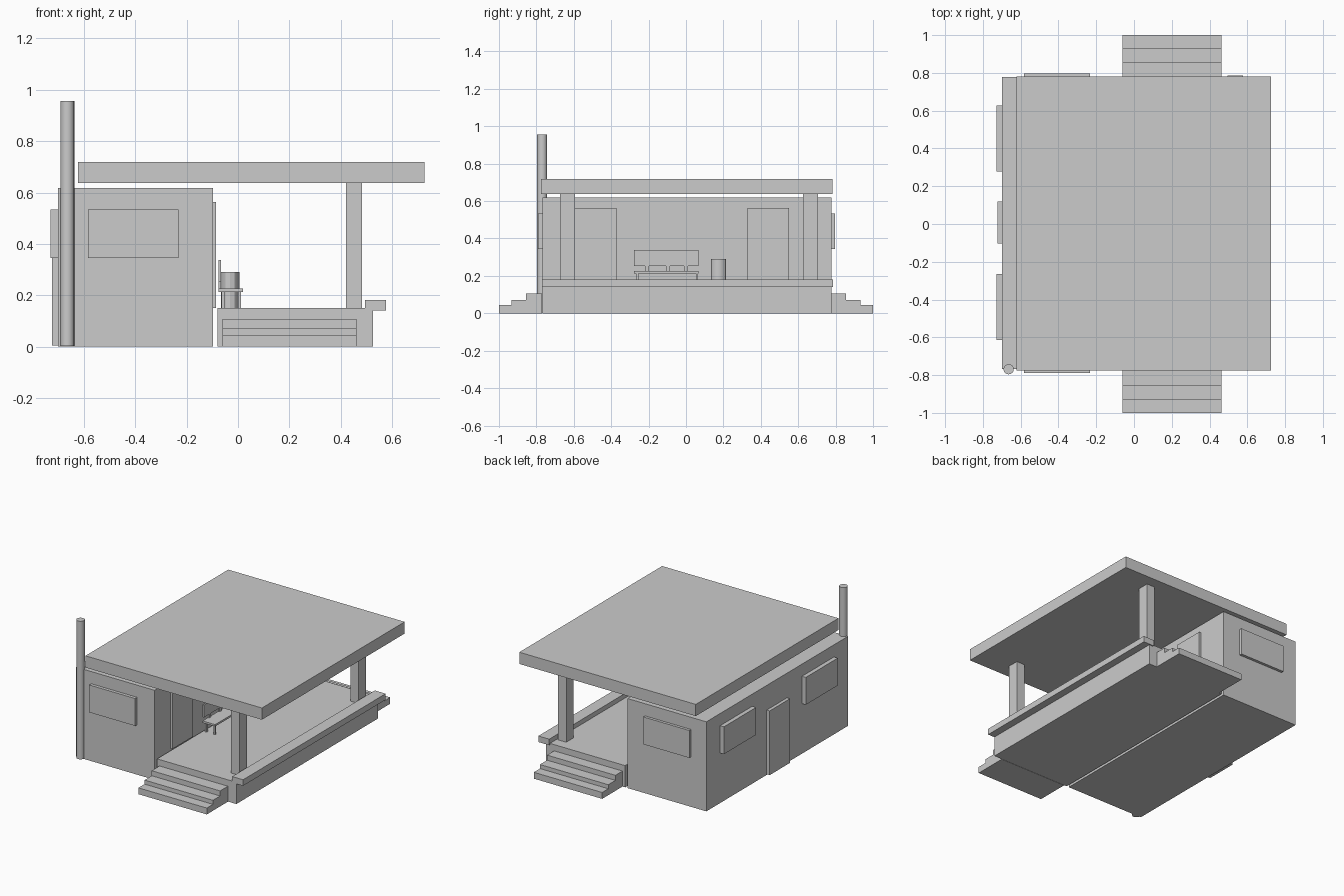
import bpy, bmesh

if "Cube" in bpy.data.objects:
    bpy.data.objects.remove(bpy.data.objects["Cube"])


def box(name, x, y, z):
    """Box spanning the given (min, max) ranges."""
    bm = bmesh.new()
    bmesh.ops.create_cube(bm, size=1)
    for v in bm.verts:
        v.co = [r[0] if c < 0 else r[1] for c, r in zip(v.co, (x, y, z))]
    me = bpy.data.meshes.new(name)
    bm.to_mesh(me)
    bm.free()
    ob = bpy.data.objects.new(name, me)
    bpy.context.collection.objects.link(ob)
    return ob


def cylinder(name, centre, rx, ry, z, sides):
    """Upright smooth cylinder with radii rx, ry and a (min, max) height range."""
    bpy.ops.mesh.primitive_cylinder_add(
        vertices=sides, radius=1, depth=1,
        location=(*centre, (z[0] + z[1]) / 2), scale=(rx, ry, z[1] - z[0]))
    ob = bpy.context.object
    ob.name = ob.data.name = name
    bpy.ops.object.transform_apply(location=False, rotation=False, scale=True)
    bpy.ops.object.shade_smooth_by_angle()
    return ob


# Main masses
FRONT, BACK = -0.768, 0.778
box("cabin", (-0.70, -0.098), (FRONT, BACK), (0, 0.618))
box("roof", (-0.622, 0.725), (-0.775, 0.782), (0.638, 0.719))
box("porch_deck", (-0.08, 0.525), (FRONT, BACK), (0, 0.15))
box("porch_edge_beam", (0.494, 0.577), (-0.769, 0.786), (0.14, 0.182))
cylinder("chimney_pipe", (-0.664, -0.769), 0.027, 0.027, (0.003, 0.956), 16)

# Porch posts
for label, y in (("front", -0.634), ("back", 0.666)):
    box(label + "_post", (0.42, 0.483), (y - 0.04, y + 0.04), (0.15, 0.638))

# Steps at both ends of the porch
for i, (edge, top) in enumerate(((1.0, 0.044), (0.933, 0.072), (0.855, 0.107))):
    inner = (0.933, 0.855, 0.77)[i]
    box(f"front_step_{i + 1}", (-0.06, 0.462), (-edge, -inner), (0, top))
    box(f"back_step_{i + 1}", (-0.06, 0.462), (inner, edge), (0, top))

# Windows on three outer walls
WZ = (0.345, 0.534)
box("front_window", (-0.583, -0.232), (-0.79, -0.76), WZ)
box("back_window", (-0.583, -0.232), (0.77, 0.797), WZ)
box("left_window_1", (-0.729, -0.69), (-0.615, -0.265), WZ)
box("left_window_2", (-0.729, -0.69), (0.277, 0.627), WZ)

# Doors
box("left_door", (-0.723, -0.69), (-0.102, 0.12), (0.005, 0.448))
box("porch_door_1", (-0.11, -0.085), (-0.594, -0.372), (0.15, 0.563))
box("porch_door_2", (-0.11, -0.085), (0.328, 0.55), (0.15, 0.563))

# Bench: seat, backrest, backrest supports and legs
box("bench_seat", (-0.076, 0.02), (-0.278, 0.068), (0.213, 0.226))
box("bench_back", (-0.075, -0.066), (-0.278, 0.068), (0.252, 0.338))
for i, y in enumerate((-0.209, -0.096, 0.0)):
    box(f"back_support_{i + 1}", (-0.076, -0.066), (y - 0.01, y + 0.01), (0.22, 0.26))
for i, x in enumerate((-0.058, 0.006)):
    for j, y in enumerate((-0.261, 0.059)):
        box(f"bench_leg_{i}{j}", (x - 0.006, x + 0.006), (y - 0.006, y + 0.006), (0.145, 0.215))

# Bin beside the bench
cylinder("bin", (-0.031, 0.174), 0.036, 0.04, (0.15, 0.29), 12)
